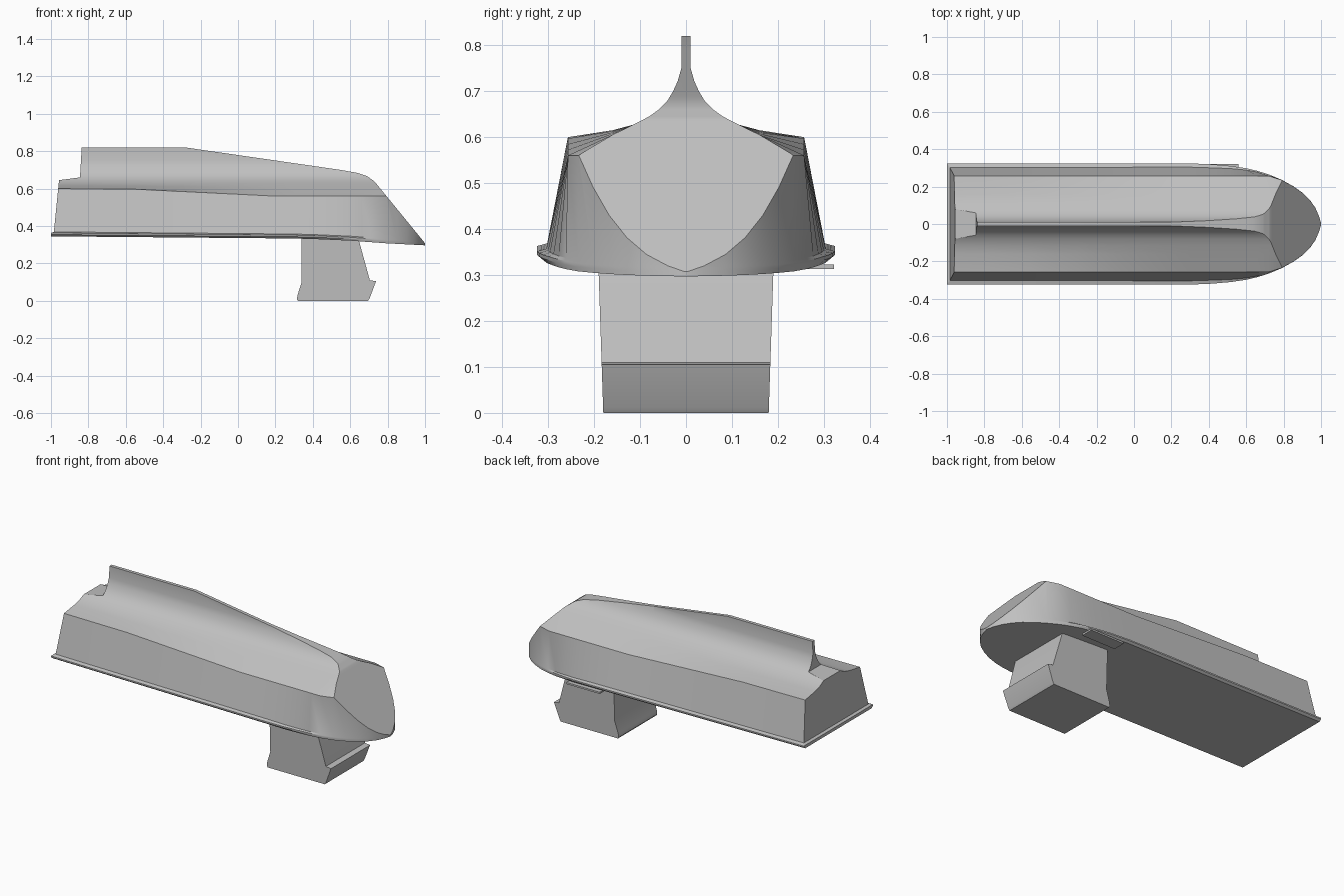
import bpy, bmesh
from mathutils import Vector

if "Cube" in bpy.data.objects:
    bpy.data.objects.remove(bpy.data.objects["Cube"])

grey = bpy.data.materials.new("plain grey")
grey.use_nodes = True
COLOUR = (0.53, 0.53, 0.53, 1)
grey.diffuse_color = COLOUR
for node in grey.node_tree.nodes:
    if node.type == 'BSDF_PRINCIPLED':
        node.inputs["Base Color"].default_value = COLOUR


def finish(name, bm):
    bmesh.ops.recalc_face_normals(bm, faces=bm.faces)
    mesh = bpy.data.meshes.new(name)
    bm.to_mesh(mesh)
    bm.free()
    mesh.materials.append(grey)
    ob = bpy.data.objects.new(name, mesh)
    bpy.context.collection.objects.link(ob)
    return ob


def smooth(ob, angle=0.4):
    bpy.ops.object.select_all(action='DESELECT')
    ob.select_set(True)
    bpy.context.view_layer.objects.active = ob
    bpy.ops.object.shade_smooth_by_angle(angle=angle)


def prism(name, profile, half_width):
    """Side profile in x and z, spread across y by half_width(z)."""
    bm = bmesh.new()
    sides = [[bm.verts.new((x, s * half_width(z), z)) for x, z in profile]
             for s in (-1, 1)]
    bm.faces.new(sides[0])
    bm.faces.new(sides[1])
    for i in range(len(profile)):
        j = (i + 1) % len(profile)
        bm.faces.new((sides[0][i], sides[0][j], sides[1][j], sides[1][i]))
    return finish(name, bm)


def along(x, table):
    """Linear lookup of a value along the length."""
    for (x0, a), (x1, b) in zip(table, table[1:]):
        if x <= x1:
            return a + (b - a) * max(0, x - x0) / (x1 - x0)
    return table[-1][1]


# Hull outlines along the length
PLAN = [(-1, .324), (.3, .324), (.42, .319), (.52, .31), (.6, .298), (.66, .284),
        (.72, .265), (.79, .236), (.85, .203), (.9, .168), (.94, .129),
        (.97, .086), (.99, .04), (1, .005)]
KEEL = [(-1, .345), (.35, .333), (.6, .322), (.79, .308), (1, .297)]
DECK_EDGE = [(-1, .6), (-.55, .597), (.2, .56), (1, .56)]
DECK_MID = [(-1, .615), (-.55, .613), (.2, .605), (1, .605)]
LIP = [(-1, .022), (.4, .02), (.75, .002), (1, 0)]
FILLET = [(.08, .645), (.058, .661), (.04, .68), (.028, .7), (.018, .722),
          (.01, .75), (.01, .86)]


def half_section(x):
    w, z, lip = along(x, PLAN), along(x, KEEL), along(x, LIP)
    top = min(.257, w - lip * .5)
    pts = [(w - lip * .6, z), (w, z + .01), (w, z + .018), (w - lip, z + .024)]
    pts += [(top, along(x, DECK_EDGE)), (.16, along(x, DECK_MID)), (.115, .627)]
    return [(min(y, w), h) for y, h in pts + FILLET]


# Hull: lofted sections
bm = bmesh.new()
rings = []
stations = [-1, -.8, -.55, -.3, -.05, .2] + [x for x, _ in PLAN[1:]]
for n, x in enumerate(stations):
    half = half_section(x)
    ring = []
    for s, pts in ((1, half), (-1, half[::-1])):
        for y, z in pts:
            # Raked stern above the lip
            px = -.985 + .1 * (z - .365) if n == 0 and z > .367 else x
            ring.append(bm.verts.new((px, s * y, z)))
    rings.append(ring)
for a, b in zip(rings, rings[1:]):
    for i in range(len(a)):
        j = (i + 1) % len(a)
        bm.faces.new((a[i], a[j], b[j], b[i]))
stern = rings[0]
bm.faces.new(stern[3:-3])
bm.faces.new(stern[:3] + stern[-3:])
bm.faces.new((stern[2], stern[3], stern[-4], stern[-3]))
bm.faces.new(rings[-1])
bmesh.ops.remove_doubles(bm, verts=bm.verts, dist=.0001)

# Ridge line and slanted nose, trimmed by successive planes
TRIM = [(-1, .82), (-.28, .82), (.55, .70), (.64, .684), (.69, .667), (.73, .638), (1, .308)]
for (x0, z0), (x1, z1) in zip(TRIM, TRIM[1:]):
    bmesh.ops.bisect_plane(bm, geom=bm.verts[:] + bm.edges[:] + bm.faces[:], dist=.00001,
                           plane_co=(x0, 0, z0),
                           plane_no=Vector((z0 - z1, 0, x1 - x0)).normalized(),
                           clear_outer=True)
    bmesh.ops.holes_fill(bm, edges=[e for e in bm.edges if e.is_boundary], sides=0)
hull = finish("hull", bm)

# Step cut behind the ridge fin
cutter = prism("fin_step_cutter",
               [(-1.1, .627), (-.96, .645), (-.845, .66), (-.835, .83), (-.835, .9), (-1.1, .9)],
               lambda z: .15)
cutter.hide_render = True
cut = hull.modifiers.new("fin step", 'BOOLEAN')
cut.operation = 'DIFFERENCE'
cut.solver = 'EXACT'
cut.object = cutter
bpy.context.view_layer.objects.active = hull
bpy.ops.object.modifier_apply(modifier=cut.name)
bpy.data.objects.remove(cutter)
smooth(hull)

# Support block under the hull
support = prism("support_block",
                [(.34, .34), (.34, .1), (.318, .03), (.315, .008), (.32, 0), (.695, 0),
                 (.703, .012), (.738, .105), (.705, .11), (.65, .31), (.645, .325)],
                lambda z: .18 + .033 * z)
smooth(support)

# Small ledge beside the support
ledge = prism("side_ledge", [(.34, .313), (.56, .313), (.56, .323), (.34, .323)],
              lambda z: .037)
ledge.location.y = .285
